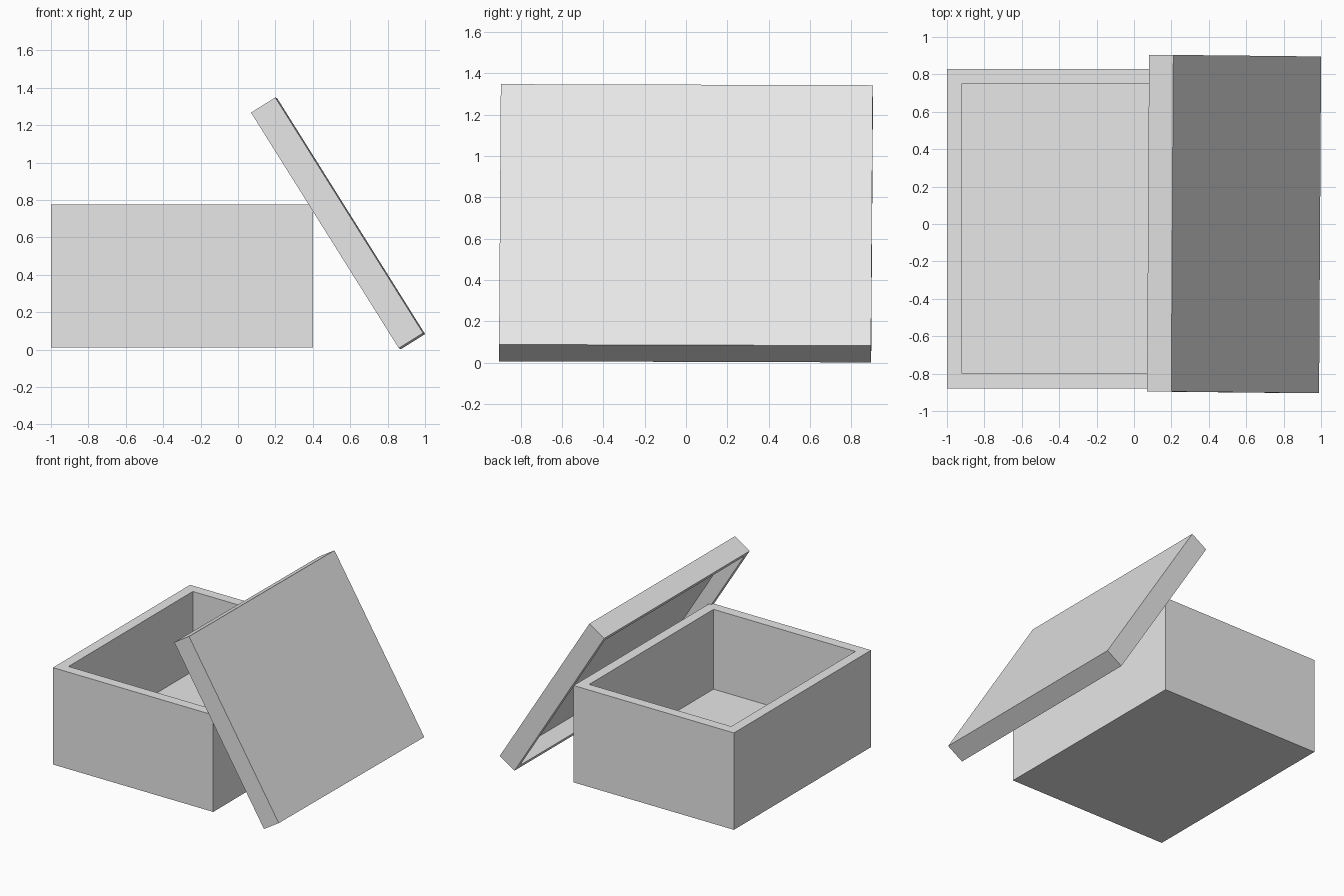
import bpy
import bmesh
from math import radians
from mathutils import Matrix, Vector

default_cube = bpy.data.objects.get("Cube")
if default_cube:
    bpy.data.objects.remove(default_cube, do_unlink=True)

grey = bpy.data.materials.new("plain_grey")
grey.use_nodes = True
grey.diffuse_color = (0.8, 0.8, 0.8, 1)
grey.node_tree.nodes["Principled BSDF"].inputs["Base Color"].default_value = (0.8, 0.8, 0.8, 1)


def open_tray(name, size, wall, depth, matrix):
    """A solid block, hollowed from its upper face to the given depth."""
    bm = bmesh.new()
    bmesh.ops.create_cube(bm, size=1)
    bmesh.ops.scale(bm, vec=Vector(size), verts=bm.verts)
    bm.normal_update()
    mouth = max(bm.faces, key=lambda f: f.calc_center_median().z)
    bmesh.ops.inset_region(bm, faces=[mouth], thickness=wall, use_even_offset=True)
    floor = bmesh.ops.extrude_discrete_faces(bm, faces=[mouth])["faces"][0]
    bmesh.ops.translate(bm, vec=(0, 0, -depth), verts=floor.verts)
    bmesh.ops.recalc_face_normals(bm, faces=bm.faces)
    mesh = bpy.data.meshes.new(name)
    bm.to_mesh(mesh)
    bm.free()
    mesh.materials.append(grey)
    obj = bpy.data.objects.new(name, mesh)
    obj.matrix_world = matrix
    bpy.context.collection.objects.link(obj)
    return obj


# Box with thick walls and a raised floor
open_tray("box_base", (1.4, 1.71, 0.765), 0.08, 0.63,
          Matrix.Translation((-0.3, -0.025, 0.3925)))

# Thin-walled lid, turned over and leaning on the box rim, slightly askew
lean = (Matrix.Rotation(-0.006, 4, "Z") @ Matrix.Rotation(-0.003, 4, "X")
        @ Matrix.Rotation(radians(57.9 + 180), 4, "Y"))
open_tray("box_lid", (1.487, 1.8, 0.153), 0.04, 0.113,
          Matrix.Translation((0.535, 0.0, 0.675)) @ lean)
